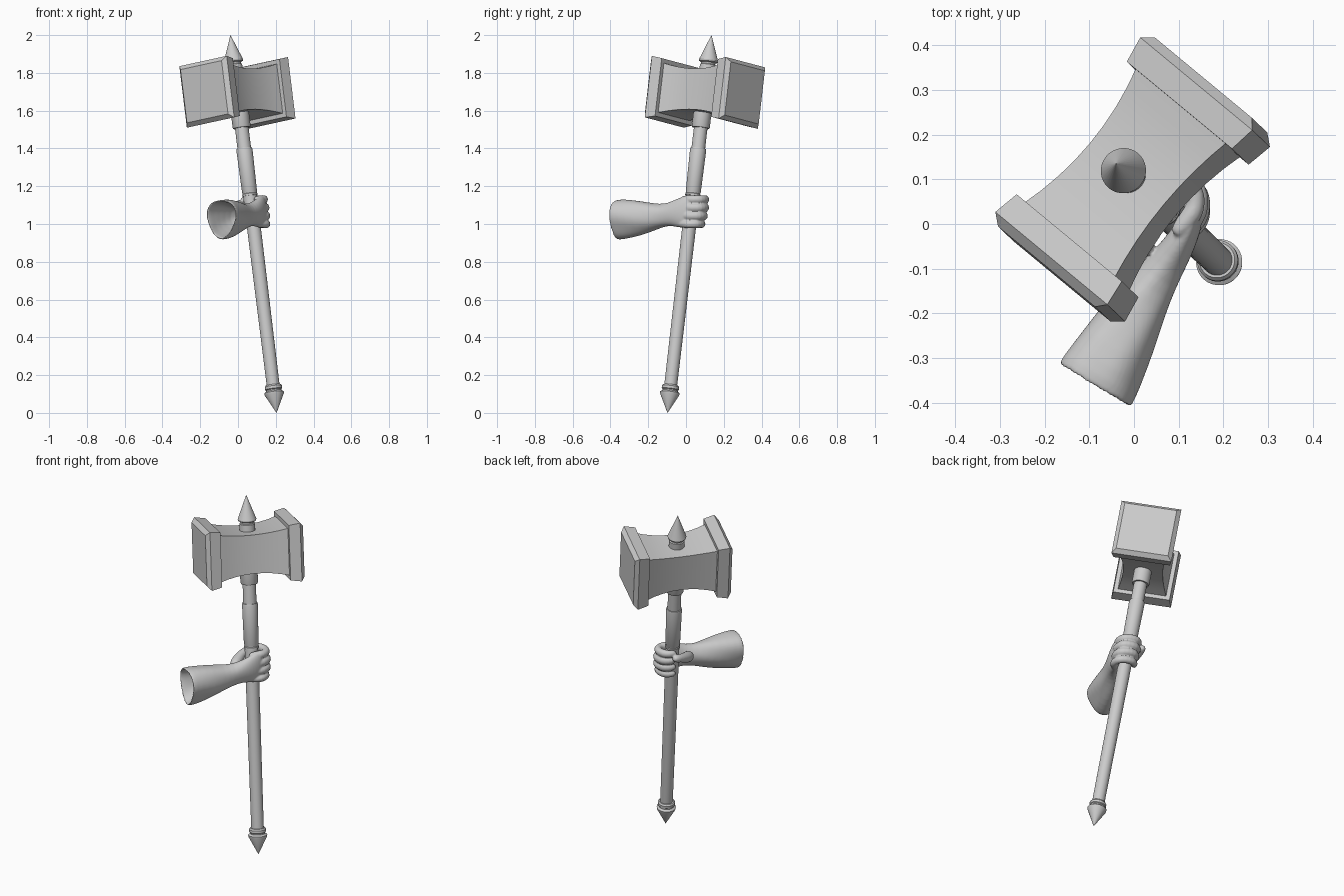
import bpy, bmesh
from math import sin, cos, pi, radians
from mathutils import Vector, Matrix

if "Cube" in bpy.data.objects:
    bpy.data.objects.remove(bpy.data.objects["Cube"])

# Hammer frame: Y = head length, Z = tilted shaft axis, origin at the bottom tip
BASE = Vector((0.204, -0.098, 0))
AXIS = (Vector((-0.04, 0.135, 2.0)) - BASE).normalized()
LEN = Vector((0.637, 0.77, 0))
LEN = (LEN - AXIS * LEN.dot(AXIS)).normalized()
WID = LEN.cross(AXIS)
FRAME = Matrix((WID, LEN, AXIS)).transposed().to_4x4()
FRAME.translation = BASE
HEAD = 1.721  # head centre along the shaft


def loft(bm, rings):
    """Skin a closed tube through rings of equal point count."""
    vs = [[bm.verts.new(p) for p in r] for r in rings]
    n = len(vs[0])
    for a, b in zip(vs, vs[1:]):
        for i in range(n):
            bm.faces.new((a[i], a[(i + 1) % n], b[(i + 1) % n], b[i]))
    bm.faces.new(vs[0])
    bm.faces.new(vs[-1])


def finish(name, bm, matrix=None, angle=30):
    bmesh.ops.recalc_face_normals(bm, faces=bm.faces)
    me = bpy.data.meshes.new(name)
    bm.to_mesh(me)
    bm.free()
    for p in me.polygons:
        p.use_smooth = True
    me.set_sharp_from_angle(angle=radians(angle))
    ob = bpy.data.objects.new(name, me)
    bpy.context.collection.objects.link(ob)
    if matrix:
        ob.matrix_world = matrix
    return ob


def lathe(name, profile, n=32):
    bm = bmesh.new()
    loft(bm, [[(r * cos(2 * pi * i / n), r * sin(2 * pi * i / n), z) for i in range(n)]
              for r, z in profile])
    return finish(name, bm, FRAME)


def square_loft(name, profile, angle=30):
    """Square sections (half size, offset along head length)."""
    bm = bmesh.new()
    loft(bm, [[(sx * h, y, HEAD + sz * h) for sx, sz in ((-1, -1), (1, -1), (1, 1), (-1, 1))]
              for h, y in profile])
    return finish(name, bm, FRAME, angle)


# Shaft parts
lathe("shaft", [(.034, .09), (.037, 1.10), (.036, 1.56)])
lathe("pommel", [(.0005, 0), (.051, .10), (.052, .11), (.041, .118), (.041, .124),
                 (.046, .128), (.046, .142), (.040, .15), (.03, .15)])
lathe("upper_grip", [(.03, 1.165), (.041, 1.165), (.041, 1.175), (.038, 1.178), (.038, 1.184),
                     (.040, 1.188), (.043, 1.41), (.041, 1.42), (.03, 1.42)])
lathe("head_collar", [(.03, 1.53), (.045, 1.53), (.048, 1.536), (.048, 1.65), (.03, 1.65)])
lathe("top_spike", [(.043, 1.80), (.043, 1.868), (.038, 1.872), (.038, 1.88), (.049, 1.885),
                    (.051, 1.893), (.0005, 2.028)])

# Waisted head body and chamfered striking caps
N = 8
square_loft("head_body", [(.109 + .025 * (2 * i / N - 1) ** 2, .2 * (2 * i / N - 1))
                          for i in range(N + 1)], 20)
for side, name in ((-1, "near_cap"), (1, "far_cap")):
    square_loft(name, [(.155, side * .193), (.165, side * .254), (.143, side * .275)])

# Forearm sleeve, palm, fingers and thumb merged into one organic surface
U = Vector((.52, .855, 0)).normalized()   # forearm direction
NB = Vector((U.y, -U.x, 0))               # back of the hand
bm = bmesh.new()
ARM = [(-.09, -.365, 1.03, .095, .107, .09), (-.065, -.32, 1.031, .09, .106, .06),
       (-.02, -.24, 1.034, .078, .092, .03), (.02, -.17, 1.038, .061, .072, .01),
       (.052, -.12, 1.045, .049, .060, 0), (.083, -.075, 1.055, .04, .064, 0),
       (.108, -.035, 1.06, .034, .080, 0), (.127, 0, 1.064, .027, .086, 0),
       (.142, .03, 1.066, .016, .078, 0)]


def arm_ring(k, scale=1.0, n=24):
    x, y, z, a, b, lobe = ARM[k]
    ring = []
    for i in range(n):
        t = 2 * pi * i / n
        fold = .03 * sin(5 * t + 1.4 * k) if 0 < k < 5 else 0
        r = scale * (1 + lobe * sin(3 * t) + fold)
        ring.append(Vector((x, y, z)) + NB * (a * r * cos(t)) + Vector((0, 0, b * r * sin(t))))
    return ring


loft(bm, [arm_ring(3, .5), arm_ring(2, .72), arm_ring(1, .84), arm_ring(0, .88)]
     + [arm_ring(k) for k in range(len(ARM))])


def digit(path, radii, n=10):
    """Tube around the shaft; path in (forearm, back of hand, along shaft)."""
    pts = [BASE + AXIS * (1.08 + h) + U * u + NB * v for u, v, h in path]
    rings = []
    for i, (p, r) in enumerate(zip(pts, radii)):
        tan = (pts[min(i + 1, len(pts) - 1)] - pts[max(i - 1, 0)]).normalized()
        side = AXIS.cross(tan).normalized()
        up = tan.cross(side)
        rings.append([p + side * (r * cos(2 * pi * j / n)) + up * (r * sin(2 * pi * j / n))
                      for j in range(n)])
    loft(bm, rings)


CURL = [(-.04, .052), (-.01, .056), (.025, .062), (.05, .056), (.074, .038), (.08, .005),
        (.066, -.032), (.038, -.05), (.01, -.05), (0, -.048)]
RADII = [.017, .022, .026, .023, .025, .023, .025, .022, .019, .008]
for k, size in enumerate((.92, 1.02, 1.04, .98)):
    h = (k - 1.5) * .044
    digit([(u * size, v, h) for u, v in CURL], [r * size for r in RADII])
digit([(-.11, .01, 0), (-.085, -.02, .01), (-.055, -.045, .022), (-.025, -.064, .035),
       (.005, -.075, .042), (.022, -.078, .045), (.03, -.078, .046)],
      [.03, .034, .03, .024, .023, .018, .008])

arm = finish("hand_and_sleeve", bm)
arm.modifiers.new("round", "SUBSURF").levels = 1
arm.modifiers["round"].render_levels = 1
rm = arm.modifiers.new("merge", "REMESH")
rm.mode = "VOXEL"
rm.voxel_size = .0045
rm.use_smooth_shade = True
sm = arm.modifiers.new("soften", "SMOOTH")
sm.iterations = 4
